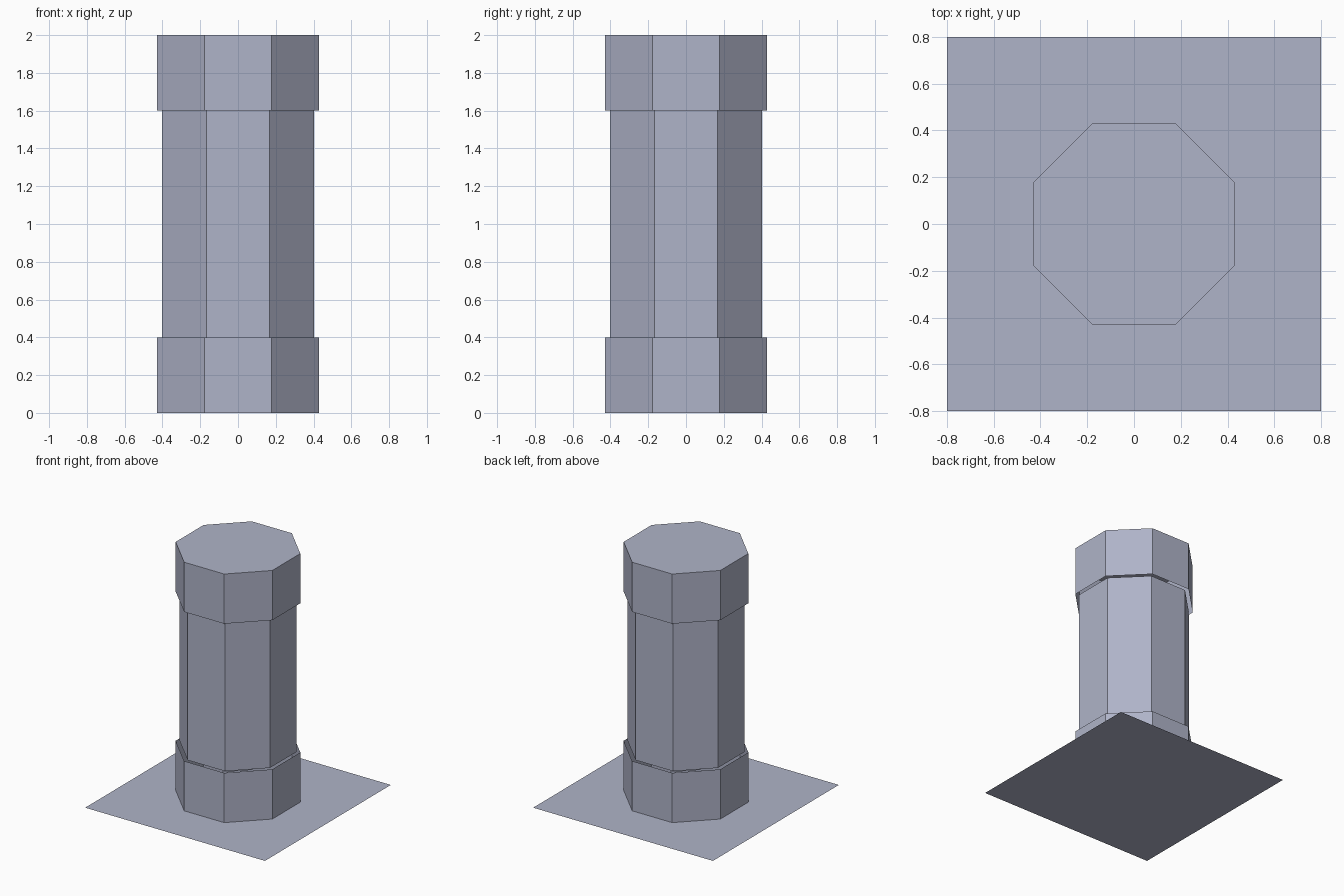
import bpy, bmesh, math

if "Cube" in bpy.data.objects:
    bpy.data.objects.remove(bpy.data.objects["Cube"])

stone = bpy.data.materials.new("blue_grey_stone")
stone.diffuse_color = (0.43, 0.455, 0.58, 1.0)
stone.use_nodes = True
stone.node_tree.nodes["Principled BSDF"].inputs["Base Color"].default_value = stone.diffuse_color


def finish(name, bm):
    mesh = bpy.data.meshes.new(name)
    bm.to_mesh(mesh)
    bm.free()
    mesh.materials.append(stone)
    obj = bpy.data.objects.new(name, mesh)
    bpy.context.collection.objects.link(obj)
    return obj


def octagon_tube(name, half_width, z0, z1, top=False):
    """Eight-sided wall with flats facing the axes, optionally closed on top."""
    bm = bmesh.new()
    r = half_width / math.cos(math.pi / 8)
    rings = []
    for z in (z0, z1):
        rings.append([bm.verts.new((r * math.cos((i + 0.5) * math.pi / 4),
                                    r * math.sin((i + 0.5) * math.pi / 4), z))
                      for i in range(8)])
    low, high = rings
    for i in range(8):
        j = (i + 1) % 8
        bm.faces.new((low[i], low[j], high[j], high[i]))
    if top:
        bm.faces.new(high)
    return finish(name, bm)


# Pillar: wider collars at both ends, slimmer shaft between
octagon_tube("base_collar", 0.43, 0.0, 0.4)
octagon_tube("shaft", 0.402, 0.4, 1.6)
octagon_tube("top_collar", 0.43, 1.6, 2.0, top=True)

# Flat square floor plate
bm = bmesh.new()
bmesh.ops.create_grid(bm, x_segments=1, y_segments=1, size=0.8)
finish("floor_plate", bm)
